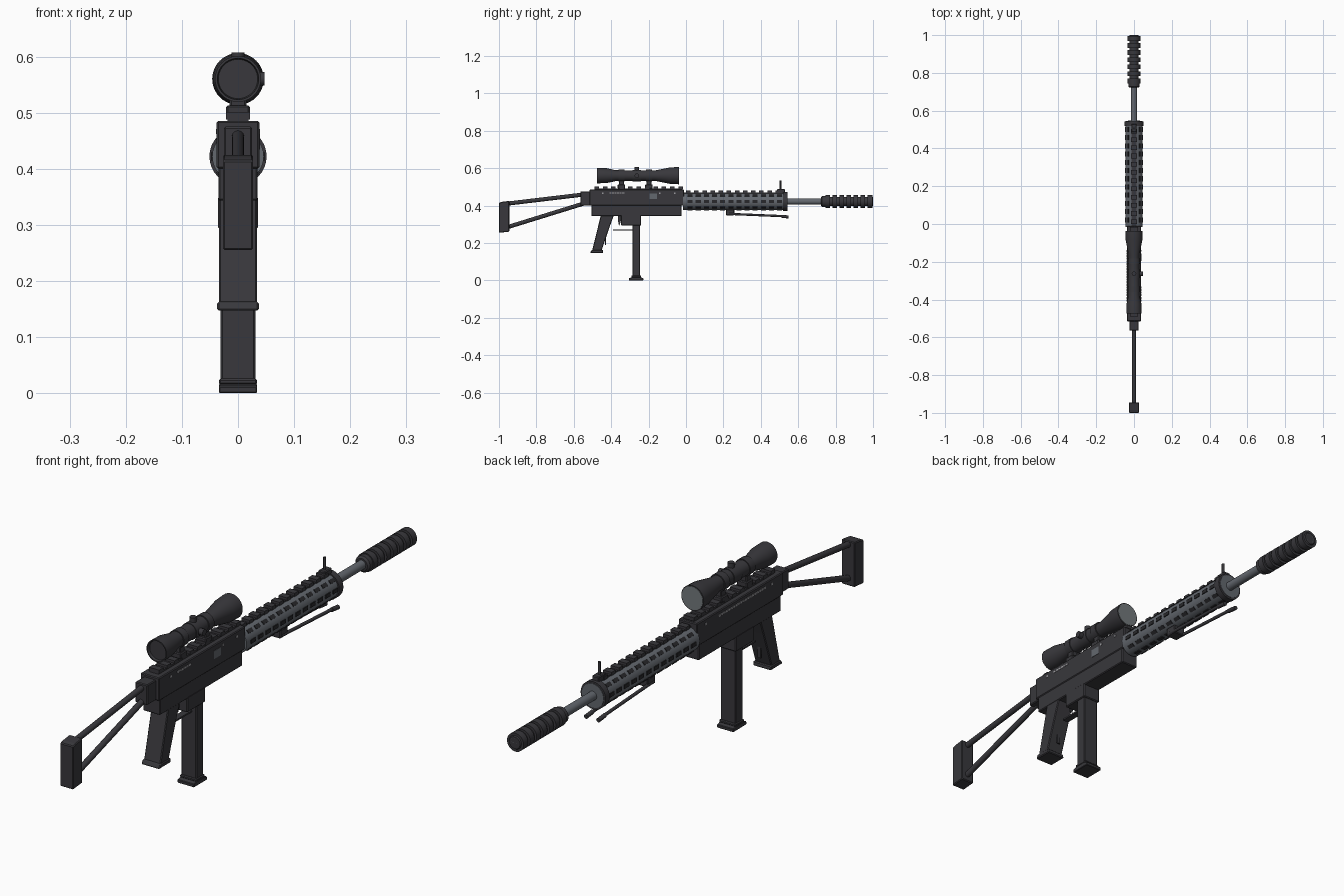
import bpy, bmesh, math
from mathutils import Vector, Matrix

if "Cube" in bpy.data.objects:
    bpy.data.objects.remove(bpy.data.objects["Cube"])


def material(name, rgb):
    m = bpy.data.materials.new(name)
    m.diffuse_color = (*rgb, 1)
    m.use_nodes = True
    m.node_tree.nodes["Principled BSDF"].inputs["Base Color"].default_value = m.diffuse_color
    return m


DARK = material("charcoal", (0.040, 0.039, 0.045))
BLACK = material("black", (0.022, 0.022, 0.025))
STEEL = material("blue_grey_steel", (0.125, 0.138, 0.158))
LENS = material("lens_grey", (0.17, 0.19, 0.20))
LIGHT = material("light_grey", (0.34, 0.34, 0.36))


def finish(name, bm, mat, smooth=False, bevel=0):
    bmesh.ops.recalc_face_normals(bm, faces=bm.faces)
    me = bpy.data.meshes.new(name)
    bm.to_mesh(me)
    bm.free()
    me.materials.append(mat)
    ob = bpy.data.objects.new(name, me)
    bpy.context.collection.objects.link(ob)
    if smooth:
        me.shade_smooth()
        me.set_sharp_from_angle(angle=math.radians(35))
    if bevel:
        mod = ob.modifiers.new("edge_bevel", 'BEVEL')
        mod.width = bevel
        mod.segments = 1
    return ob


def add_box(bm, x, y, z):
    """Box from (min, max) ranges."""
    c = [(a + b) / 2 for a, b in (x, y, z)]
    s = [b - a for a, b in (x, y, z)]
    bmesh.ops.create_cube(bm, size=1, matrix=Matrix.Translation(c) @ Matrix.Diagonal((*s, 1)))


def boxes(name, ranges, mat, bevel=0):
    bm = bmesh.new()
    for r in ranges:
        add_box(bm, *r)
    return finish(name, bm, mat, bevel=bevel)


def box(name, half_x, y, z, mat=DARK, bevel=0.003):
    return boxes(name, [((-half_x, half_x), y, z)], mat, bevel)


def lathe(name, profile, z0, mat, n=32):
    """Turn a (y, radius) profile about a lengthwise axis at height z0."""
    bm = bmesh.new()
    rings = [[bm.verts.new((r * math.cos(k * math.tau / n), y, z0 + r * math.sin(k * math.tau / n)))
              for k in range(n)] for y, r in profile]
    for a, b in zip(rings, rings[1:]):
        for k in range(n):
            bm.faces.new((a[k], a[(k + 1) % n], b[(k + 1) % n], b[k]))
    bm.faces.new(rings[0])
    bm.faces.new(rings[-1])
    return finish(name, bm, mat, smooth=True)


def rod(name, a, b, r, mat=DARK, n=12):
    a, b = Vector(a), Vector(b)
    d = b - a
    bm = bmesh.new()
    bmesh.ops.create_cone(bm, cap_ends=True, segments=n, radius1=r, radius2=r, depth=d.length,
                          matrix=Matrix.Translation((a + b) / 2) @ d.to_track_quat('Z', 'Y').to_matrix().to_4x4())
    return finish(name, bm, mat, smooth=True)


def side_profile(name, pts, half_x, mat=DARK, bevel=0.003):
    """Extrude a (y, z) outline across the width."""
    bm = bmesh.new()
    f = bm.faces.new([bm.verts.new((-half_x, y, z)) for y, z in pts])
    new = bmesh.ops.extrude_face_region(bm, geom=[f])["geom"]
    bmesh.ops.translate(bm, vec=(2 * half_x, 0, 0), verts=[v for v in new if isinstance(v, bmesh.types.BMVert)])
    return finish(name, bm, mat, bevel=bevel)


# Folding stock
side_profile("butt_plate", [(-1, 0.255), (-0.945, 0.26), (-0.945, 0.425), (-0.985, 0.42), (-1, 0.415)], 0.027)
rod("upper_strut", (0, -0.96, 0.41), (0, -0.54, 0.46), 0.011)
rod("lower_strut", (0, -0.96, 0.283), (0, -0.54, 0.413), 0.011)
box("stock_hinge", 0.025, (-0.565, -0.50), (0.40, 0.475))

# Receiver
box("lower_receiver", 0.035, (-0.505, -0.025), (0.343, 0.46))
box("upper_receiver", 0.038, (-0.515, -0.01), (0.40, 0.485))
box("receiver_rail", 0.019, (-0.49, -0.02), (0.48, 0.492), bevel=0)
boxes("receiver_rail_teeth", [((-0.021, 0.021), (y, y + 0.024), (0.488, 0.501))
      for y in [-0.49 + 0.045 * i for i in range(11)]], DARK)
boxes("ejection_port", [((0.037, 0.0395), (-0.195, -0.155), (0.434, 0.464))], STEEL)
boxes("side_slots", [((s * 0.0385 - 0.001, s * 0.0385 + 0.001), (y, y + 0.011), (0.464, 0.471))
      for s in (-1, 1) for y in [-0.41 + 0.0138 * i for i in range(20 if s < 0 else 6)]], LIGHT)
boxes("receiver_pins", [((s * 0.0385 - 0.001, s * 0.0385 + 0.001), (y, y + 0.008), (0.462, 0.470))
      for s in (-1, 1) for y in (-0.45, -0.145, -0.065)], LIGHT)

# Grip, trigger and magazine
side_profile("pistol_grip", [(-0.455, 0.35), (-0.385, 0.35), (-0.405, 0.295), (-0.452, 0.158), (-0.502, 0.158)], 0.034)
side_profile("grip_foot", [(-0.513, 0.147), (-0.442, 0.147), (-0.444, 0.163), (-0.504, 0.163)], 0.037)
box("magazine_well", 0.036, (-0.347, -0.24), (0.293, 0.35))
box("magazine", 0.031, (-0.287, -0.245), (0.01, 0.30))
box("magazine_collar", 0.034, (-0.292, -0.24), (0.015, 0.026))
side_profile("magazine_foot", [(-0.305, 0), (-0.228, 0), (-0.228, 0.012), (-0.245, 0.017),
                               (-0.287, 0.017), (-0.305, 0.012)], 0.034, bevel=0.002)
box("trigger_guard", 0.012, (-0.39, -0.28), (0.266, 0.272), bevel=0)
box("guard_post", 0.006, (-0.432, -0.427), (0.19, 0.275), bevel=0)
side_profile("trigger", [(-0.365, 0.345), (-0.345, 0.345), (-0.35, 0.31), (-0.358, 0.29), (-0.362, 0.31)], 0.006, bevel=0)

# Vented handguard
GZ, GR = 0.422, 0.046
lathe("handguard", [(-0.015, GR), (0.53, GR)], GZ, STEEL)
lathe("handguard_ring", [(0.518, 0.04), (0.518, 0.051), (0.542, 0.051), (0.542, 0.044)], GZ, DARK)
lathe("handguard_cap", [(0.53, 0.044), (0.544, 0.044)], GZ, STEEL)
bm = bmesh.new()
for row in range(8):
    if row == 2:  # the top rail sits here
        continue
    turn = Matrix.Translation((0, 0, GZ)) @ Matrix.Rotation(-row * math.tau / 8, 4, 'Y')
    for i in range(12):
        at = Matrix.Translation((GR, 0.022 + i * 0.0435, 0))
        bmesh.ops.create_cube(bm, size=1, matrix=turn @ at @ Matrix.Diagonal((0.005, 0.027, 0.014, 1)))
finish("handguard_vents", bm, BLACK)
box("handguard_rail", 0.013, (-0.01, 0.52), (0.455, 0.471), bevel=0)
boxes("handguard_rail_teeth", [((-0.017, 0.017), (y, y + 0.024), (0.467, 0.480))
      for y in [0.0 + 0.0435 * i for i in range(12)]], DARK)

# Front sight
box("front_sight_base", 0.014, (0.487, 0.53), (0.465, 0.488))
rod("front_sight_post", (0, 0.506, 0.48), (0, 0.506, 0.533), 0.005)

# Barrel and ribbed muzzle device
lathe("barrel", [(0.53, 0.0165), (0.76, 0.0165)], GZ, STEEL, 24)
lathe("muzzle_collar", [(0.722, 0.023), (0.728, 0.030), (0.745, 0.030), (0.75, 0.025)], GZ, DARK)
ribs = []
for i in range(7):
    y = 0.745 + i * 0.0375
    ribs += [(y, 0.025), (y, 0.034), (y + 0.025, 0.034), (y + 0.025, 0.025)]
ribs += [(0.996, 0.025), (1.0, 0.022)]
ribs[-3] = (0.996, 0.034)
lathe("muzzle_ribs", ribs, GZ, DARK)
bm = bmesh.new()
for r, count in ((0.007, 4), (0.015, 8)):
    for k in range(count):
        a = k * math.tau / count
        add_box(bm, *[(c - 0.0015, c + 0.0015) for c in (r * math.cos(a), 0.9992, GZ + r * math.sin(a))])
bmesh.ops.translate(bm, vec=(0, -0.0007, 0), verts=bm.verts)
finish("muzzle_holes", bm, STEEL)

# Folded bipod
box("bipod_mount", 0.024, (0.213, 0.258), (0.348, 0.380))
for s, side in ((-1, "left"), (1, "right")):
    rod(f"bipod_leg_{side}", (s * 0.02, 0.22, 0.356), (s * 0.025, 0.53, 0.343), 0.006)
    rod(f"bipod_foot_{side}", (s * 0.025, 0.51, 0.343), (s * 0.025, 0.548, 0.339), 0.008)

# Scope
SZ = 0.56
lathe("scope_body", [(-0.465, 0.035), (-0.475, 0.037), (-0.475, 0.041), (-0.425, 0.040), (-0.375, 0.029),
                     (-0.165, 0.028), (-0.085, 0.044), (-0.042, 0.046), (-0.038, 0.046), (-0.038, 0.042)], SZ, DARK, 40)
lathe("scope_lens", [(-0.045, 0.0425), (-0.037, 0.0425)], SZ, LENS, 40)
lathe("scope_centre_band", [(-0.285, 0.0275), (-0.285, 0.031), (-0.24, 0.031), (-0.24, 0.0275)], SZ, DARK)
rod("elevation_knob", (0, -0.263, 0.58), (0, -0.263, 0.607), 0.012, n=20)
rod("windage_knob", (0.02, -0.263, SZ), (0.047, -0.263, SZ), 0.012, n=20)
for y, end in ((-0.345, "rear"), (-0.198, "front")):
    lathe(f"scope_ring_{end}", [(y - 0.015, 0.027), (y - 0.015, 0.032), (y + 0.015, 0.032), (y + 0.015, 0.027)], SZ, DARK)
    box(f"scope_mount_{end}", 0.015, (y - 0.014, y + 0.014), (0.495, 0.54))
    box(f"scope_clamp_{end}", 0.021, (y - 0.02, y + 0.02), (0.492, 0.513))
